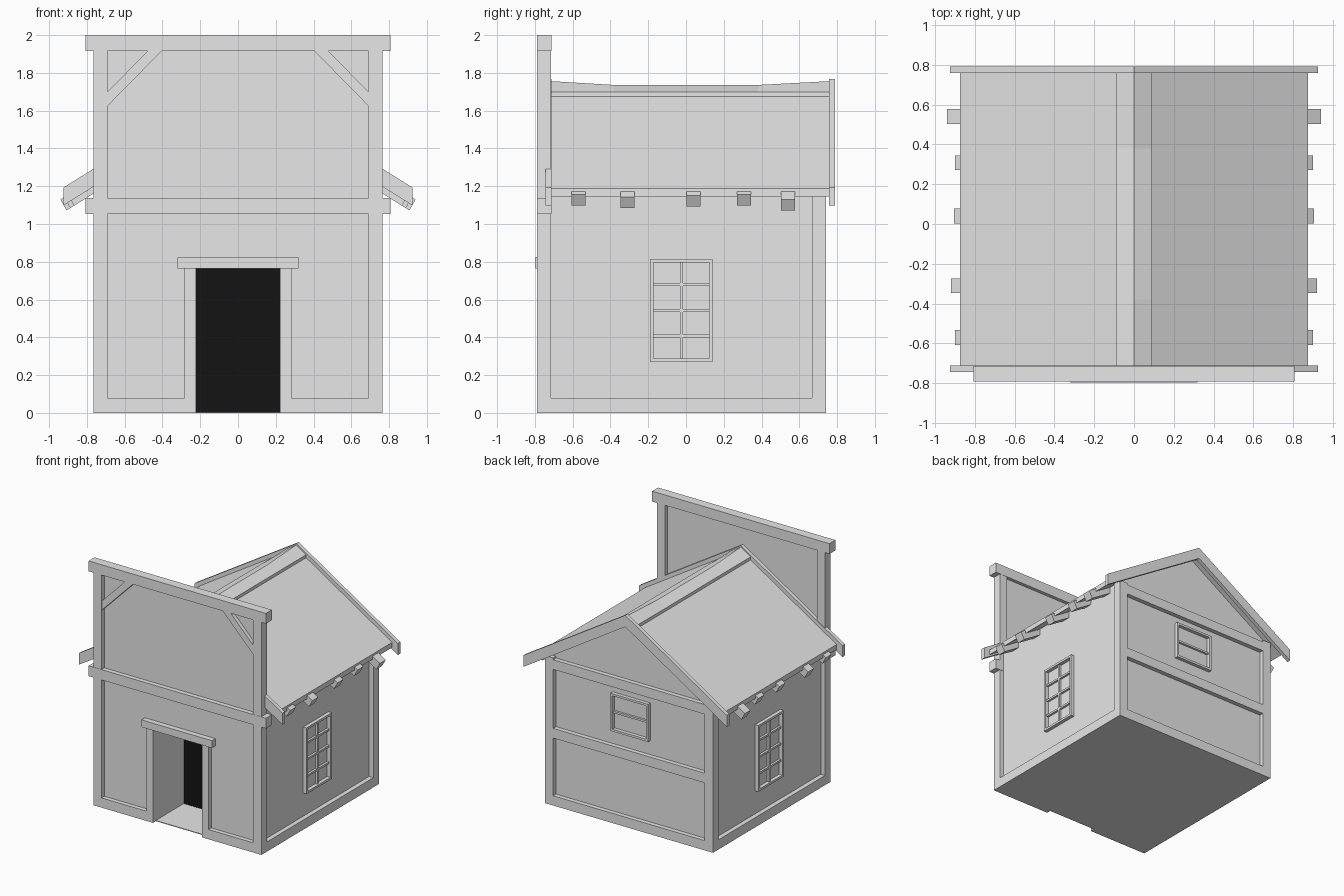
import bpy
import bmesh
from math import atan

if "Cube" in bpy.data.objects:
    bpy.data.objects.remove(bpy.data.objects["Cube"])


def material(name, value):
    m = bpy.data.materials.new(name)
    m.use_nodes = True
    colour = (value, value, value, 1)
    m.diffuse_color = colour
    m.node_tree.nodes["Principled BSDF"].inputs["Base Color"].default_value = colour
    return m


GREY = material("plain grey", 0.8)
BLACK = material("doorway black", 0.0065)


def finish(name, bm, mat):
    bmesh.ops.recalc_face_normals(bm, faces=bm.faces)
    mesh = bpy.data.meshes.new(name)
    bm.to_mesh(mesh)
    bm.free()
    mesh.materials.append(mat)
    ob = bpy.data.objects.new(name, mesh)
    bpy.context.collection.objects.link(ob)
    return ob


def loft(name, sections, mat=GREY):
    """Join matching cross-sections, each a list of 3D points, and cap the ends."""
    bm = bmesh.new()
    rings = [[bm.verts.new(p) for p in s] for s in sections]
    n = len(rings[0])
    for a, b in zip(rings, rings[1:]):
        for i in range(n):
            j = (i + 1) % n
            bm.faces.new((a[i], a[j], b[j], b[i]))
    bm.faces.new(rings[0])
    bm.faces.new(rings[-1])
    return finish(name, bm, mat)


def extrude(name, outline, y0, y1, mat=GREY):
    """Extrude an (x, z) outline along y."""
    return loft(name, [[(x, y, z) for x, z in outline] for y in (y0, y1)], mat)


def box(name, x0, x1, y0, y1, z0, z1, mat=GREY):
    return extrude(name, [(x0, z0), (x1, z0), (x1, z1), (x0, z1)], y0, y1, mat)


def side_box(name, s, x0, x1, *rest):
    """Box on one side: s = 1 for +x, -1 for -x."""
    a, b = sorted((s * x0, s * x1))
    return box(name, a, b, *rest)


SIDES = (("left", 1), ("right", -1))
SLOPE = 0.622        # roof rise over run
RIDGE = 1.731        # slab top at x = 0
FRONT, BACK = -0.79, 0.742
POST, INNER = 0.765, 0.69
WALL = 0.727
WALL_FRONT, WALL_BACK = -0.752, 0.705
DOOR_X, DOOR_Z = 0.222, 0.765
DOOR_BACK = -0.38


def roof_z(x):
    return RIDGE - SLOPE * abs(x)


def chevron(half, lift, depth):
    """Gable-shaped strip following the roof pitch."""
    top = [(x, roof_z(x) + lift) for x in (-half, 0, half)]
    return top + [(x, z - depth) for x, z in reversed(top)]


# house body with a recess behind the door opening
body = extrude("house_walls", [(-WALL, 0), (WALL, 0), (WALL, roof_z(WALL) - 0.02),
                               (0, RIDGE - 0.02), (-WALL, roof_z(WALL) - 0.02)],
               WALL_FRONT, WALL_BACK)
cutter = box("door_cutter", -DOOR_X, DOOR_X, -1, DOOR_BACK, 0.006, DOOR_Z)
cutter.hide_render = True
cut = body.modifiers.new("door_opening", 'BOOLEAN')
cut.operation = 'DIFFERENCE'
cut.solver = 'EXACT'
cut.object = cutter
bpy.context.view_layer.objects.active = body
bpy.ops.object.modifier_apply(modifier=cut.name)
bpy.data.objects.remove(cutter)
box("doorway_darkness", -DOOR_X, DOOR_X, DOOR_BACK - 0.008, DOOR_BACK, 0.006, DOOR_Z, BLACK)

# tall false front
box("facade_wall", -WALL, WALL, WALL_FRONT, -0.742, 0.9, 1.95)
box("facade_top_beam", -0.807, 0.807, FRONT, -0.713, 1.915, 2)
box("facade_middle_beam", -0.807, 0.807, FRONT, -0.713, 1.052, 1.137)
box("door_lintel", -0.32, 0.32, -0.797, -0.73, DOOR_Z, 0.825)
for side, s in SIDES:
    side_box(f"{side}_front_post", s, INNER, POST, FRONT + 0.002, -0.715, 0, 1.93)
    side_box(f"{side}_front_sill", s, 0.28, INNER, FRONT + 0.002, -0.74, 0, 0.08)
    side_box(f"{side}_door_jamb", s, DOOR_X, 0.283, FRONT + 0.002, -0.74, 0, DOOR_Z)
    extrude(f"{side}_brace", [(s * x, z) for x, z in
                              ((0.40, 1.92), (0.475, 1.92), (0.7, 1.69), (0.7, 1.615))],
            FRONT + 0.006, -0.75)

# side and back framing
for side, s in SIDES:
    side_box(f"{side}_back_post", s, INNER, POST, 0.667, BACK, 0, 1.215)
    side_box(f"{side}_side_sill", s, 0.7, POST, -0.715, 0.667, 0, 0.08)
for name, z0, z1 in (("sill", 0, 0.08), ("middle_beam", 0.555, 0.635), ("tie_beam", 1.12, 1.20)):
    box(f"back_{name}", -INNER, INNER, 0.67, BACK, z0, z1)


def window(name, place, u0, u1, z0, z1, cols, rows):
    """Frame and glazing bars; place(u0, u1, depth, z0, z1) gives box limits."""
    w, bar = 0.018, 0.008
    parts = [(u0, u0 + w, z0, z1), (u1 - w, u1, z0, z1),
             (u0, u1, z0, z0 + w), (u0, u1, z1 - w, z1)]
    for a, b, c, d in parts:
        box(f"{name}_frame", *place(a, b, 0.03, c, d))
    for i in range(1, cols):
        u = u0 + (u1 - u0) * i / cols
        box(f"{name}_upright_bar", *place(u - bar, u + bar, 0.018, z0, z1))
    for i in range(1, rows):
        z = z0 + (z1 - z0) * i / rows
        box(f"{name}_cross_bar", *place(u0, u1, 0.018, z - bar, z + bar))


for side, s in SIDES:
    def on_side(a, b, depth, c, d, s=s):
        x0, x1 = sorted((s * (WALL - 0.01), s * (WALL + depth)))
        return x0, x1, a, b, c, d
    window(f"{side}_window", on_side, -0.19, 0.14, 0.27, 0.815, 2, 4)


def on_back(a, b, depth, c, d):
    return a, b, WALL_BACK - 0.01, WALL_BACK + depth, c, d


window("back_window", on_back, -0.17, 0.175, 0.75, 1.06, 1, 2)

# roof slab, verge boards and sagging ridge cap
extrude("roof", chevron(0.873, 0, 0.042), -0.713, 0.762)
extrude("front_verge_board", chevron(0.925, 0.037, 0.095), -0.744, -0.712)
extrude("back_verge_board", chevron(0.925, 0.037, 0.095), 0.758, 0.79)
cap = []
for y, peak in ((-0.713, 1.756), (-0.38, 1.736), (0.38, 1.736), (0.76, 1.756)):
    edge = roof_z(0.09)
    cap.append([(-0.09, y, edge), (-0.09, y, edge + 0.025), (0, y, peak),
                (0.09, y, edge + 0.025), (0.09, y, edge), (0, y, RIDGE - 0.02)])
loft("ridge_cap", cap)

# sloping rafter tails of uneven length
run, drop = 0.032, 0.058
for y, reach in ((-0.57, 0.90), (-0.31, 0.92), (0.04, 0.905), (0.307, 0.90), (0.54, 0.94)):
    for side, s in SIDES:
        z = 1.13 + (0.94 - reach) * SLOPE
        rise = (reach - 0.68) * SLOPE
        tail = [(reach, z), (reach - run, z - drop),
                (0.68 - run, z - drop + rise), (0.68, z + rise)]
        extrude(f"{side}_rafter_tail", [(s * x, h) for x, h in tail], y - 0.037, y + 0.037)
